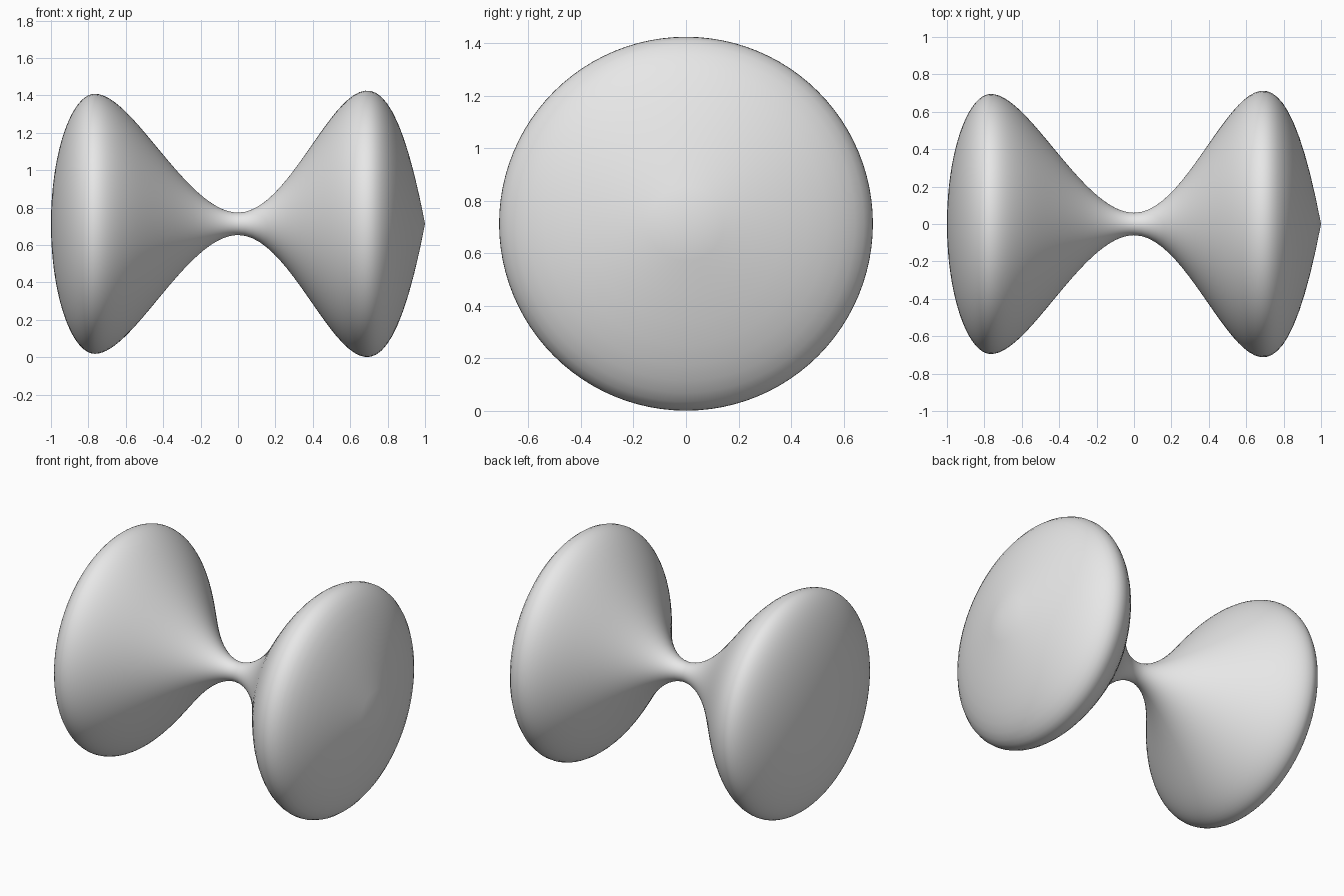
import bpy
import bmesh
import math
from mathutils import Vector, Matrix
from mathutils.geometry import interpolate_bezier

cube = bpy.data.objects.get("Cube")
if cube:
    bpy.data.objects.remove(cube, do_unlink=True)

SIDES = 96
AXIS_HEIGHT = 0.713

# Plain grey finish
grey = bpy.data.materials.new("light_grey")
grey.use_nodes = True
grey.diffuse_color = (0.8, 0.8, 0.8, 1)
grey.node_tree.nodes["Principled BSDF"].inputs["Base Color"].default_value = (0.8, 0.8, 0.8, 1)

# Half outline as joined curves: (distance along x, radius)
segments = [
    # rounded left end
    [(-1, 0), (-1, 0.38), (-0.89, 0.695), (-0.765, 0.695)],
    # left cone down to the neck
    [(-0.765, 0.695), (-0.56, 0.695), (-0.27, 0.06), (0, 0.06)],
    # right cone, flared rim and pointed end
    [(0, 0.06), (0.41, 0.06), (0.7, 1.567), (1, 0)],
]
outline = []
for seg in segments:
    a, b, c, d = [Vector((x, 0, r)) for x, r in seg]
    points = interpolate_bezier(a, b, c, d, 32)
    outline += points if not outline else points[1:]

# Turn the outline around the x axis
bm = bmesh.new()
verts = [bm.verts.new(p) for p in outline]
edges = [bm.edges.new(pair) for pair in zip(verts, verts[1:])]
bmesh.ops.spin(bm, geom=verts + edges, cent=(0, 0, 0), axis=(1, 0, 0),
               angle=math.tau, steps=SIDES, use_duplicate=False)
bmesh.ops.remove_doubles(bm, verts=bm.verts, dist=0.0005)
bmesh.ops.recalc_face_normals(bm, faces=bm.faces)
bmesh.ops.transform(bm, matrix=Matrix.Translation((0, 0, AXIS_HEIGHT)), verts=bm.verts)

mesh = bpy.data.meshes.new("turned_double_cone")
bm.to_mesh(mesh)
bm.free()
mesh.materials.append(grey)
body = bpy.data.objects.new("turned_double_cone", mesh)
bpy.context.collection.objects.link(body)

# Smooth shading
bpy.ops.object.select_all(action='DESELECT')
body.select_set(True)
bpy.context.view_layer.objects.active = body
bpy.ops.object.shade_smooth_by_angle(angle=math.radians(60))
